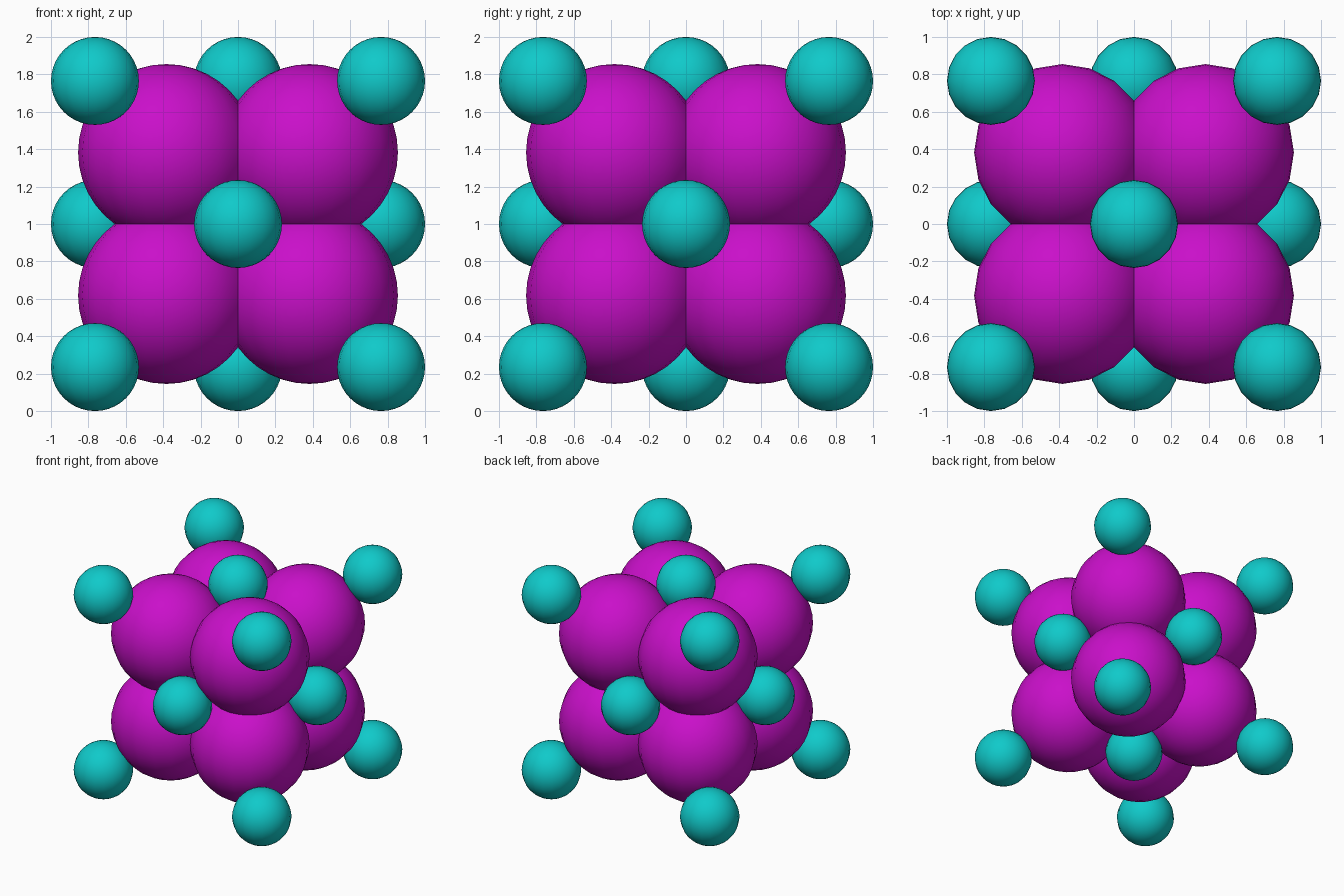
import bpy
import bmesh
from itertools import product
from mathutils import Vector

cube = bpy.data.objects.get("Cube")
if cube:
    bpy.data.objects.remove(cube, do_unlink=True)

HALF = 0.765           # half the edge of the cubic cell
CENTRE = Vector((0, 0, 1))
SMALL, LARGE = 0.235, 0.4725


def material(name, colour):
    mat = bpy.data.materials.new(name)
    mat.use_nodes = True
    mat.diffuse_color = colour
    mat.node_tree.nodes["Principled BSDF"].inputs["Base Color"].default_value = colour
    return mat


def ball_mesh(name, radius, mat):
    bm = bmesh.new()
    bmesh.ops.create_uvsphere(bm, u_segments=20, v_segments=20, radius=radius)
    for face in bm.faces:
        face.smooth = True
    mesh = bpy.data.meshes.new(name)
    bm.to_mesh(mesh)
    bm.free()
    mesh.materials.append(mat)
    return mesh


def place(name, mesh, direction, distance):
    obj = bpy.data.objects.new(name, mesh)
    obj.location = CENTRE + Vector(direction) * distance
    bpy.context.collection.objects.link(obj)


teal = material("teal", (0.005, 0.59, 0.59, 1))
magenta = material("magenta", (0.59, 0.005, 0.59, 1))
small_ball = ball_mesh("small_ball", SMALL, teal)
large_ball = ball_mesh("large_ball", LARGE, magenta)

# Small balls on the cell corners, large balls halfway in towards the centre
for corner in product((-1, 1), repeat=3):
    place("corner_ball", small_ball, corner, HALF)
    place("inner_ball", large_ball, corner, HALF / 2)

# Small balls in the middle of each cell face
for axis, sign in product(range(3), (-1, 1)):
    direction = Vector((0, 0, 0))
    direction[axis] = sign
    place("face_ball", small_ball, direction, HALF)
